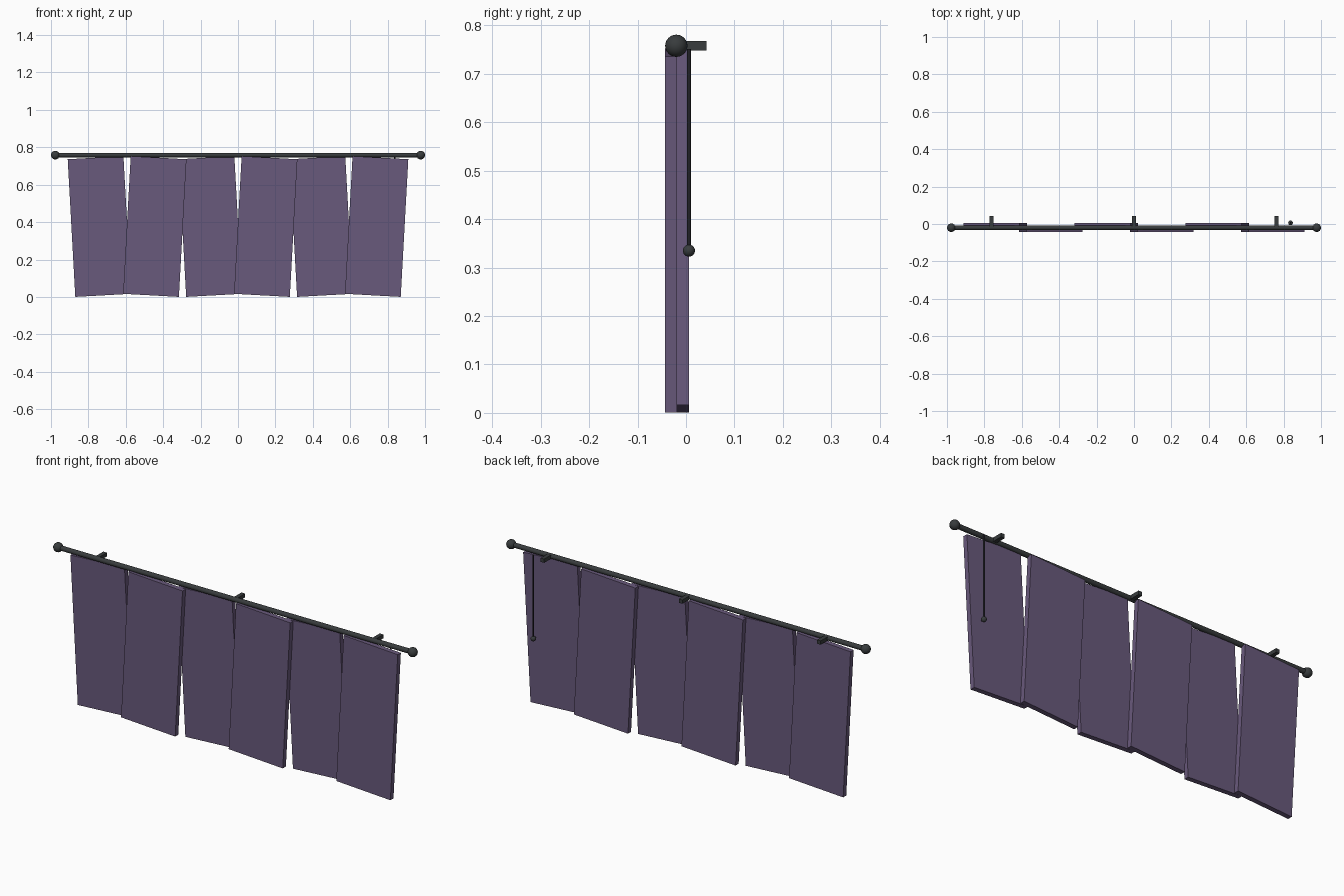
import bpy
import math

if "Cube" in bpy.data.objects:
    bpy.data.objects.remove(bpy.data.objects["Cube"])


def material(name, color):
    m = bpy.data.materials.new(name)
    m.diffuse_color = (*color, 1)
    m.use_nodes = True
    m.node_tree.nodes["Principled BSDF"].inputs["Base Color"].default_value = m.diffuse_color
    return m


FABRIC = material("purple_fabric", (0.14, 0.10, 0.20))
METAL = material("dark_metal", (0.04, 0.045, 0.047))
CORD = material("black_cord", (0.015, 0.015, 0.02))


def finish(name, mat, smooth=False):
    ob = bpy.context.object
    ob.name = name
    ob.data.materials.append(mat)
    if smooth:
        bpy.ops.object.shade_smooth_by_angle()
    return ob


def box(name, loc, size, mat, tilt=0):
    bpy.ops.mesh.primitive_cube_add(size=1, location=loc)
    ob = bpy.context.object
    ob.scale = size
    bpy.ops.object.transform_apply(location=False, rotation=False, scale=True)
    ob.rotation_euler.y = tilt
    return finish(name, mat)


def ball(name, loc, radius, mat):
    bpy.ops.mesh.primitive_uv_sphere_add(segments=24, ring_count=12, radius=radius, location=loc)
    return finish(name, mat, True)


def rod(name, loc, radius, length, mat, rot=(0, 0, 0), sides=16):
    bpy.ops.mesh.primitive_cylinder_add(vertices=sides, radius=radius, depth=length,
                                        location=loc, rotation=rot)
    return finish(name, mat, True)


ROD_Y, ROD_Z = -0.02, 0.758

# Curtain panels: alternate back/front layer, with opposite tilt
for i in range(6):
    front = i % 2
    box(f"curtain_panel_{i + 1}",
        ((i - 2.5) * 0.2965, -0.031 if front else -0.0065, 0.3765),
        (0.2985, 0.0245, 0.737), FABRIC,
        math.radians(3.15) * (1 if front else -1))

# Curtain rod and round end knobs
rod("curtain_rod", (0, ROD_Y, ROD_Z), 0.012, 1.95, METAL, (0, math.pi / 2, 0))
for side, label in ((-1, "left"), (1, "right")):
    ball(f"rod_finial_{label}", (side * 0.977, ROD_Y, ROD_Z), 0.023, METAL)

# Wall brackets
for x, label in ((-0.762, "left"), (0, "middle"), (0.762, "right")):
    box(f"wall_bracket_{label}", (x, 0.011, ROD_Z), (0.02, 0.062, 0.019), METAL)

# Pull cord with ball weight
rod("pull_cord", (0.837, 0.006, 0.543), 0.004, 0.416, CORD, sides=12)
ball("cord_weight", (0.837, 0.006, 0.335), 0.0125, METAL)
